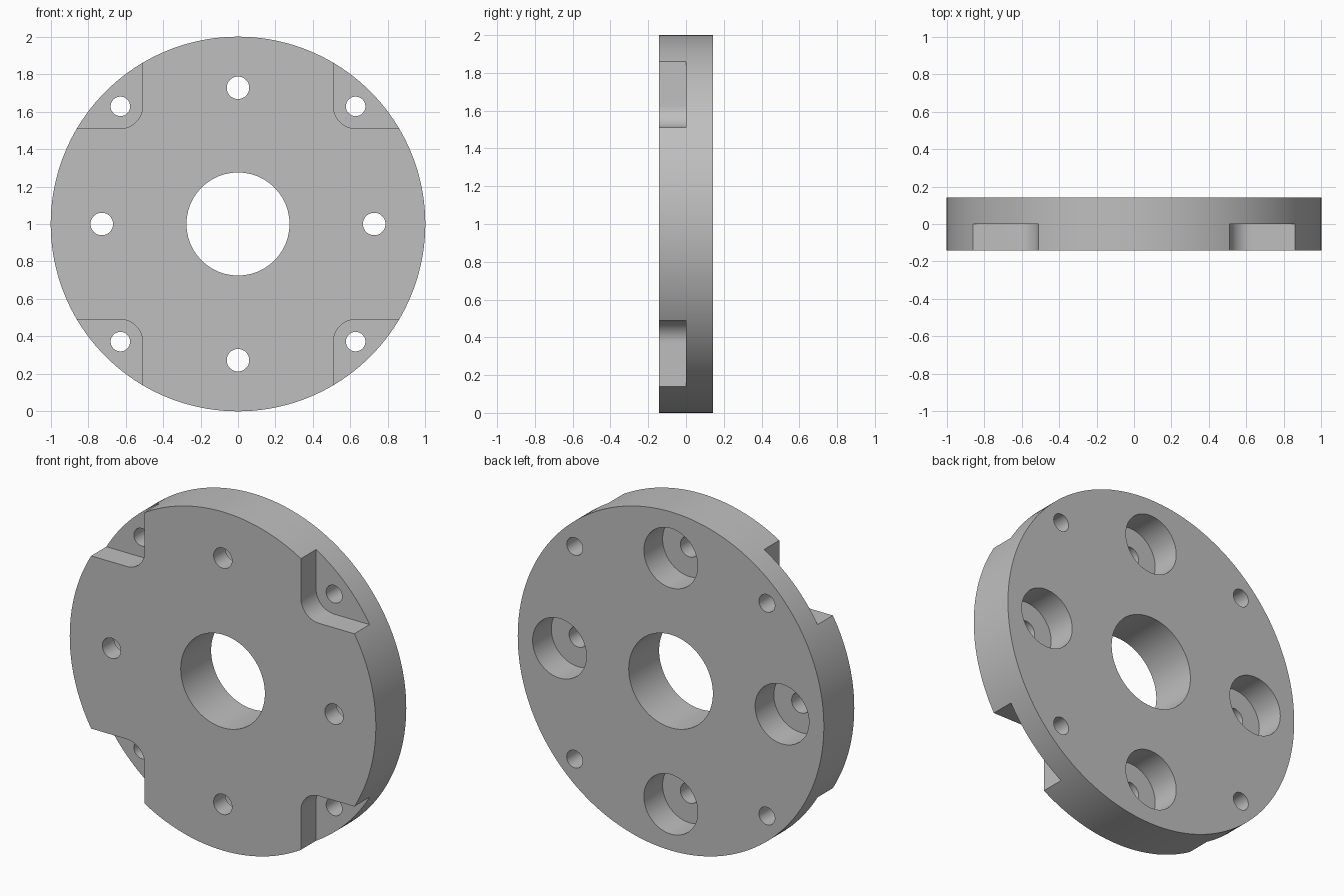
import bpy, bmesh, math
from mathutils import Matrix

cube = bpy.data.objects.get("Cube")
if cube:
    bpy.data.objects.remove(cube, do_unlink=True)

HALF = 0.142       # half the plate thickness
CENTRE = 1.0       # height of the plate's axis
OVER = 0.1         # how far cutters run past the faces

grey = bpy.data.materials.new("machined grey")
grey.use_nodes = True
colour = (0.52, 0.52, 0.52, 1)
grey.diffuse_color = colour
grey.node_tree.nodes["Principled BSDF"].inputs["Base Color"].default_value = colour


def prism(name, outline, y0, y1):
    """Extrude an (x, z) outline from y0 to y1, about the plate's axis."""
    bm = bmesh.new()
    face = bm.faces.new([bm.verts.new((x, y0, CENTRE + z)) for x, z in outline])
    ext = bmesh.ops.extrude_face_region(bm, geom=[face])
    moved = [v for v in ext["geom"] if isinstance(v, bmesh.types.BMVert)]
    bmesh.ops.translate(bm, verts=moved, vec=(0, y1 - y0, 0))
    bmesh.ops.recalc_face_normals(bm, faces=bm.faces)
    mesh = bpy.data.meshes.new(name)
    bm.to_mesh(mesh)
    bm.free()
    mesh.materials.append(grey)
    obj = bpy.data.objects.new(name, mesh)
    bpy.context.collection.objects.link(obj)
    return obj


def arc(cx, cz, r, start, end, n):
    return [(cx + r * math.cos(start + (end - start) * i / n),
             cz + r * math.sin(start + (end - start) * i / n)) for i in range(n + 1)]


def circle(cx, cz, r, n):
    return arc(cx, cz, r, 0, math.tau, n)[:-1]


def cut(target, cutter):
    cutter.hide_render = True
    mod = target.modifiers.new("cut", "BOOLEAN")
    mod.operation = "DIFFERENCE"
    mod.solver = "EXACT"
    mod.object = cutter
    bpy.context.view_layer.objects.active = target
    bpy.ops.object.modifier_apply(modifier=mod.name)
    bpy.data.objects.remove(cutter, do_unlink=True)


def hole(x, z, r, y0=-HALF - OVER, y1=HALF + OVER, n=48):
    cut(plate, prism("hole_cutter", circle(x, z, r, n), y0, y1))


# Round plate and its central bore
plate = prism("flange_plate", circle(0, 0, 1, 160), -HALF, HALF)
hole(0, 0, 0.275, n=96)

# Four bolt holes, counterbored from the back
for i in range(4):
    a = i * math.pi / 2
    x, z = 0.727 * math.cos(a), 0.727 * math.sin(a)
    hole(x, z, 0.06)
    hole(x, z, 0.176, HALF - 0.175, HALF + OVER, 64)

# Four rounded corner pockets in the front, each with a small through hole
INNER, PIN, FAR = 0.51, 0.628, 1.2
for sx in (-1, 1):
    for sz in (-1, 1):
        corner = arc(PIN, PIN, PIN - INNER, math.pi, math.pi * 1.5, 16)
        outline = [(FAR, FAR), (INNER, FAR)] + corner + [(FAR, INNER)]
        cut(plate, prism("pocket_cutter", [(sx * x, sz * z) for x, z in outline],
                         -HALF - OVER, 0))
        hole(sx * PIN, sz * PIN, 0.052)

# Smooth round walls, crisp edges
bpy.ops.object.select_all(action="DESELECT")
plate.select_set(True)
bpy.context.view_layer.objects.active = plate
bpy.ops.object.shade_smooth_by_angle(angle=math.radians(30))
